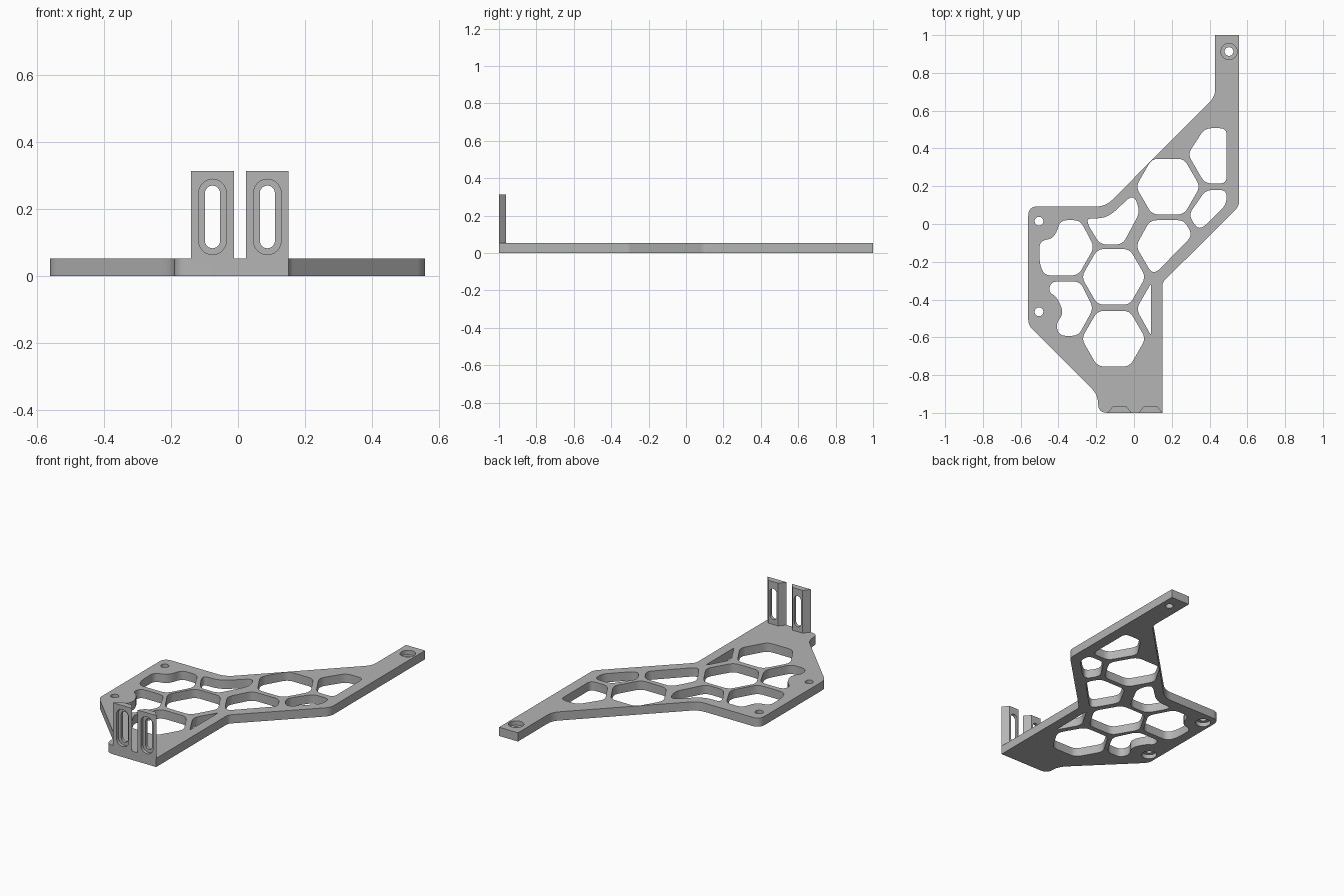
import bpy
import bmesh
from math import cos, sin, pi, radians
from mathutils import Vector, Matrix

if "Cube" in bpy.data.objects:
    bpy.data.objects.remove(bpy.data.objects["Cube"])

THICK = 0.053
TAB_TOP = 0.313
grey = bpy.data.materials.new("plain grey")
grey.use_nodes = True
colour = (0.46, 0.46, 0.46, 1)
grey.diffuse_color = colour
grey.node_tree.nodes["Principled BSDF"].inputs["Base Color"].default_value = colour


def rounded(points, radius, steps=6):
    """Round every corner of a closed 2D polygon; a third value overrides the radius."""
    result = []
    for i, point in enumerate(points):
        p = Vector(point[:2])
        r = point[2] if len(point) > 2 else radius
        if r == 0:
            result.append(p)
            continue
        a = Vector(points[i - 1][:2]) - p
        b = Vector(points[(i + 1) % len(points)][:2]) - p
        start = p + a.normalized() * min(r, a.length * 0.49)
        end = p + b.normalized() * min(r, b.length * 0.49)
        for k in range(steps + 1):
            t = k / steps
            result.append(start * (1 - t) ** 2 + p * 2 * t * (1 - t) + end * t * t)
    return result


def circle(x, y, r, count=32):
    return [(x + r * cos(2 * pi * k / count), y + r * sin(2 * pi * k / count)) for k in range(count)]


def slot(x, low, high, r, steps=12):
    """Upright slot outline with round ends."""
    top = [(x + r * cos(pi * k / steps), high - r + r * sin(pi * k / steps)) for k in range(steps + 1)]
    bottom = [(x - r * cos(pi * k / steps), low + r - r * sin(pi * k / steps)) for k in range(steps + 1)]
    return top + bottom


def prism(name, outlines, upright=False):
    """Extrude (points, low, high) outlines along z, or along y if upright."""
    bm = bmesh.new()
    for points, low, high in outlines:
        rings = [[bm.verts.new((p[0], p[1], h)) for p in points] for h in (low, high)]
        bm.faces.new(rings[0])
        bm.faces.new(rings[1])
        for i in range(len(points)):
            bm.faces.new((rings[0][i - 1], rings[0][i], rings[1][i], rings[1][i - 1]))
    if upright:
        for v in bm.verts:
            v.co = (v.co.x, v.co.z, v.co.y)
    bmesh.ops.recalc_face_normals(bm, faces=bm.faces)
    mesh = bpy.data.meshes.new(name)
    bm.to_mesh(mesh)
    bm.free()
    mesh.materials.append(grey)
    obj = bpy.data.objects.new(name, mesh)
    bpy.context.collection.objects.link(obj)
    return obj


def activate(obj):
    bpy.ops.object.select_all(action="DESELECT")
    obj.select_set(True)
    bpy.context.view_layer.objects.active = obj


def cut(obj, cutter):
    cutter.hide_render = True
    mod = obj.modifiers.new("cut", "BOOLEAN")
    mod.operation = "DIFFERENCE"
    mod.solver = "EXACT"
    mod.object = cutter
    activate(obj)
    bpy.ops.object.modifier_apply(modifier=mod.name)
    bpy.data.objects.remove(cutter)


def finish(obj):
    activate(obj)
    bpy.ops.object.shade_smooth_by_angle(angle=radians(30))


# Flat bracket plate with a narrow arm at the back
outline = [(0.43, 1, 0), (0.557, 1, 0), (0.557, 0.095, 0.03), (0.15, -0.31, 0.02),
           (0.15, -1, 0), (-0.19, -1, 0.05), (-0.19, -0.905, 0.05), (-0.56, -0.535, 0.03),
           (-0.56, 0.093, 0.05), (-0.15, 0.093, 0.05), (0.43, 0.675, 0.04)]
plate = prism("bracket_plate", [(rounded(outline, 0.03), 0, THICK)])

# Honeycomb openings: whole cells, then cells trimmed by the rim and screw bosses
cells = []
for cx, cy in ((-0.108, -0.28), (-0.108, -0.607), (0.18, 0.198)):
    cells.append([(cx + 0.17 * cos(k * pi / 3), cy + 0.17 * sin(k * pi / 3)) for k in range(6)])
cells += [
    [(0.085, 0.02), (0.265, 0.02), (0.31, -0.06), (0.12, -0.255), (0.09, -0.255), (0.01, -0.117)],
    [(0.375, 0.507), (0.49, 0.507), (0.49, 0.215), (0.375, 0.215), (0.285, 0.37)],
    [(0.38, 0.18), (0.49, 0.18), (0.49, 0.105), (0.365, -0.02), (0.33, -0.02), (0.29, 0.05)],
    [(-0.25, 0.03), (-0.14, 0.03, 0.07), (-0.02, 0.145), (0.01, 0.135), (0.03, 0.06),
     (-0.06, -0.108), (-0.18, -0.108), (-0.24, -0.01)],
    [(-0.39, 0.02), (-0.285, 0.02), (-0.21, -0.122), (-0.295, -0.272), (-0.475, -0.272),
     (-0.5, -0.21), (-0.5, -0.09), (-0.42, -0.075, 0.06)],
    [(-0.44, -0.305), (-0.285, -0.305), (-0.215, -0.447), (-0.295, -0.592), (-0.395, -0.592),
     (-0.415, -0.53), (-0.37, -0.47, 0.06), (-0.41, -0.385), (-0.452, -0.36)],
    [(0.09, -0.315, 0.015), (0.09, -0.59, 0.015), (0.012, -0.45)],
]
cut(plate, prism("cell_cutter", [(rounded(c, 0.035), -0.1, 0.2) for c in cells]))

# Screw holes: two recessed underneath, one recessed on top of the arm
screws = [(-0.503, 0.015, -0.1, 0.026), (-0.503, -0.465, -0.1, 0.026), (0.503, 0.913, 0.027, 0.2)]
cut(plate, prism("hole_cutter", [(circle(x, y, 0.023), -0.2, 0.3) for x, y, _, _ in screws]))
cut(plate, prism("recess_cutter", [(circle(x, y, 0.043), low, high) for x, y, low, high in screws]))
finish(plate)

# Upright slotted tabs with bevelled rear edges
for side, left, right in (("right", -0.14, -0.012), ("left", 0.024, 0.151)):
    mid = (left + right) / 2
    shape = [(left, -1), (right, -1), (right - 0.03, -0.963), (left + 0.03, -0.963)]
    tab = prism(side + "_slotted_tab", [(shape, THICK, TAB_TOP)])
    cut(tab, prism("slot_cutter", [(slot(mid, 0.083, 0.27, 0.0225), -1.1, -0.9)], True))
    cut(tab, prism("slot_recess_cutter", [(slot(mid, 0.064, 0.289, 0.041), -1.1, -0.981)], True))
    finish(tab)
